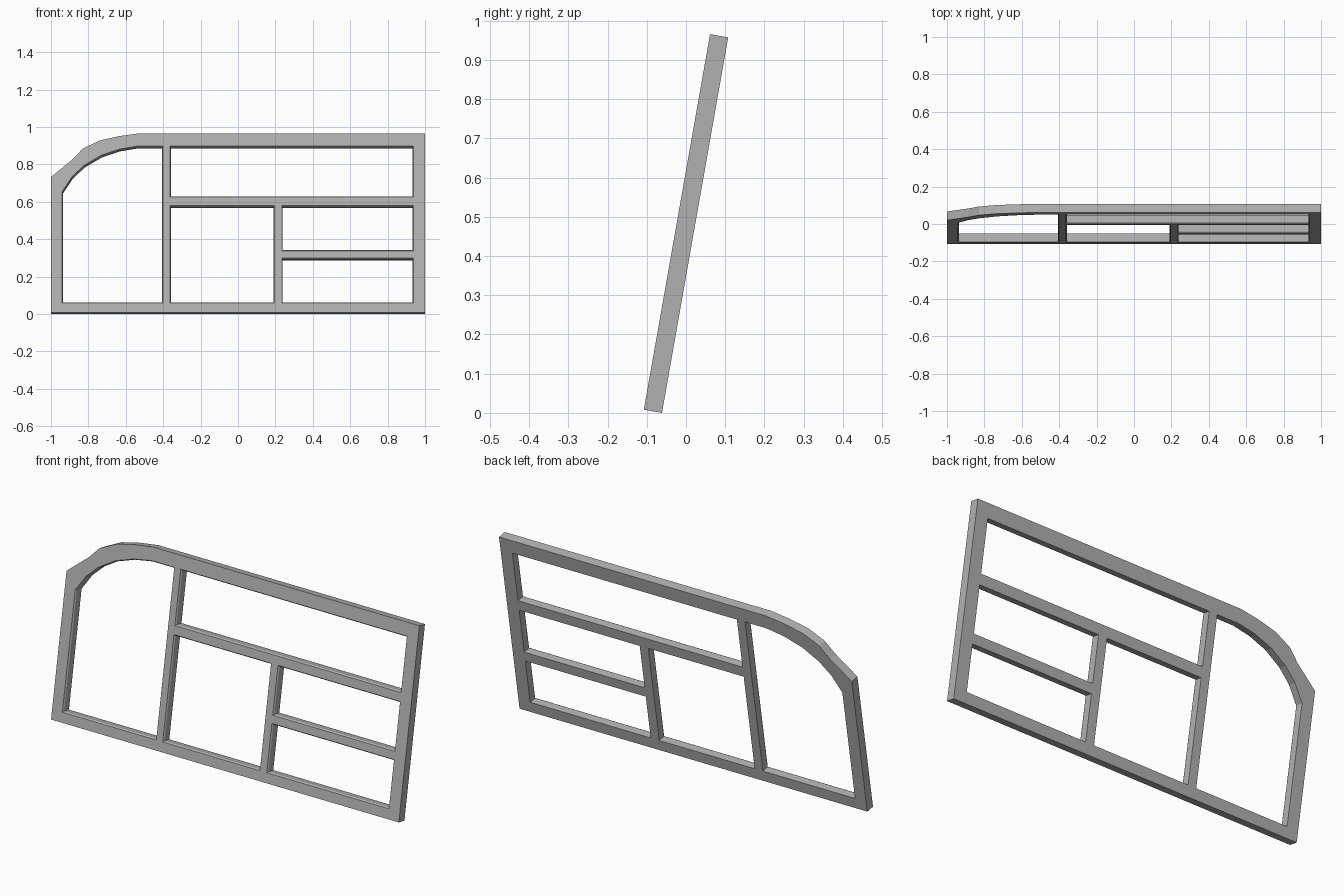
import bpy, bmesh, math
from mathutils import Vector, Matrix

if "Cube" in bpy.data.objects:
    bpy.data.objects.remove(bpy.data.objects["Cube"])

THICK = 0.047      # panel thickness
TILT = math.radians(10)
BEAD = 0.005       # small chamfer round each opening on the front side


def rect(x0, x1, v0, v1):
    return [(x0, v0), (x1, v0), (x1, v1), (x0, v1)]


def grow(loop, d):
    """Offset a counter-clockwise loop outwards by d with mitred corners."""
    out = []
    for i, p in enumerate(loop):
        p = Vector(p)
        a = (p - Vector(loop[i - 1])).normalized()
        b = (Vector(loop[(i + 1) % len(loop)]) - p).normalized()
        na, nb = Vector((a.y, -a.x)), Vector((b.y, -b.x))
        out.append(p + (na + nb) * d / (1 + na.dot(nb)))
    return out


# Outer outline, with the rounded upper left corner
outline = [(-1, 0), (1, 0), (1, 0.972), (-0.532, 0.972), (-0.634, 0.958),
           (-0.74, 0.934), (-0.83, 0.89), (-0.885, 0.831), (-1, 0.736)]

# Openings left between the frame, mullions and rails
openings = [
    [(-0.936, 0.056), (-0.406, 0.056), (-0.406, 0.9), (-0.53, 0.9),
     (-0.63, 0.883), (-0.73, 0.849), (-0.82, 0.795), (-0.883, 0.735), (-0.936, 0.654)],
    rect(-0.359, 0.932, 0.631, 0.9),
    rect(-0.359, 0.19, 0.056, 0.577),
    rect(0.239, 0.932, 0.34, 0.577),
    rect(0.239, 0.932, 0.056, 0.29),
]

bm = bmesh.new()
front, back = [], []


def add_walls(layers):
    """Join the layers (loop, depth) with walls and keep the end edge rings."""
    rings = [[bm.verts.new((x, depth, v)) for x, v in loop] for loop, depth in layers]
    n = len(rings[0])
    for r, s in zip(rings, rings[1:]):
        for i in range(n):
            j = (i + 1) % n
            bm.faces.new((r[i], r[j], s[j], s[i]))
    for ring, store in ((rings[0], front), (rings[-1], back)):
        store.extend(bm.edges.get((ring[i], ring[(i + 1) % n])) for i in range(n))


add_walls([(outline, 0), (outline, THICK)])
for o in openings:
    add_walls([(grow(o, BEAD), 0), (o, BEAD * 1.5), (o, THICK)])

# Front and back faces around the openings
for edges in (front, back):
    bmesh.ops.triangle_fill(bm, edges=edges, use_beauty=True, use_dissolve=False)
bmesh.ops.recalc_face_normals(bm, faces=bm.faces)

# Lean the panel back, then stand it on the ground centred on y
bm.transform(Matrix.Rotation(-TILT, 4, 'X'))
ys = [v.co.y for v in bm.verts]
zs = [v.co.z for v in bm.verts]
bm.transform(Matrix.Translation((0, -(min(ys) + max(ys)) / 2, -min(zs))))

mesh = bpy.data.meshes.new("window_frame")
bm.to_mesh(mesh)
bm.free()
obj = bpy.data.objects.new("window_frame", mesh)
bpy.context.collection.objects.link(obj)

# Dark grey frame material
mat = bpy.data.materials.new("dark_grey")
mat.diffuse_color = (0.44, 0.44, 0.44, 1)
mat.use_nodes = True
mat.node_tree.nodes["Principled BSDF"].inputs["Base Color"].default_value = mat.diffuse_color
mesh.materials.append(mat)
